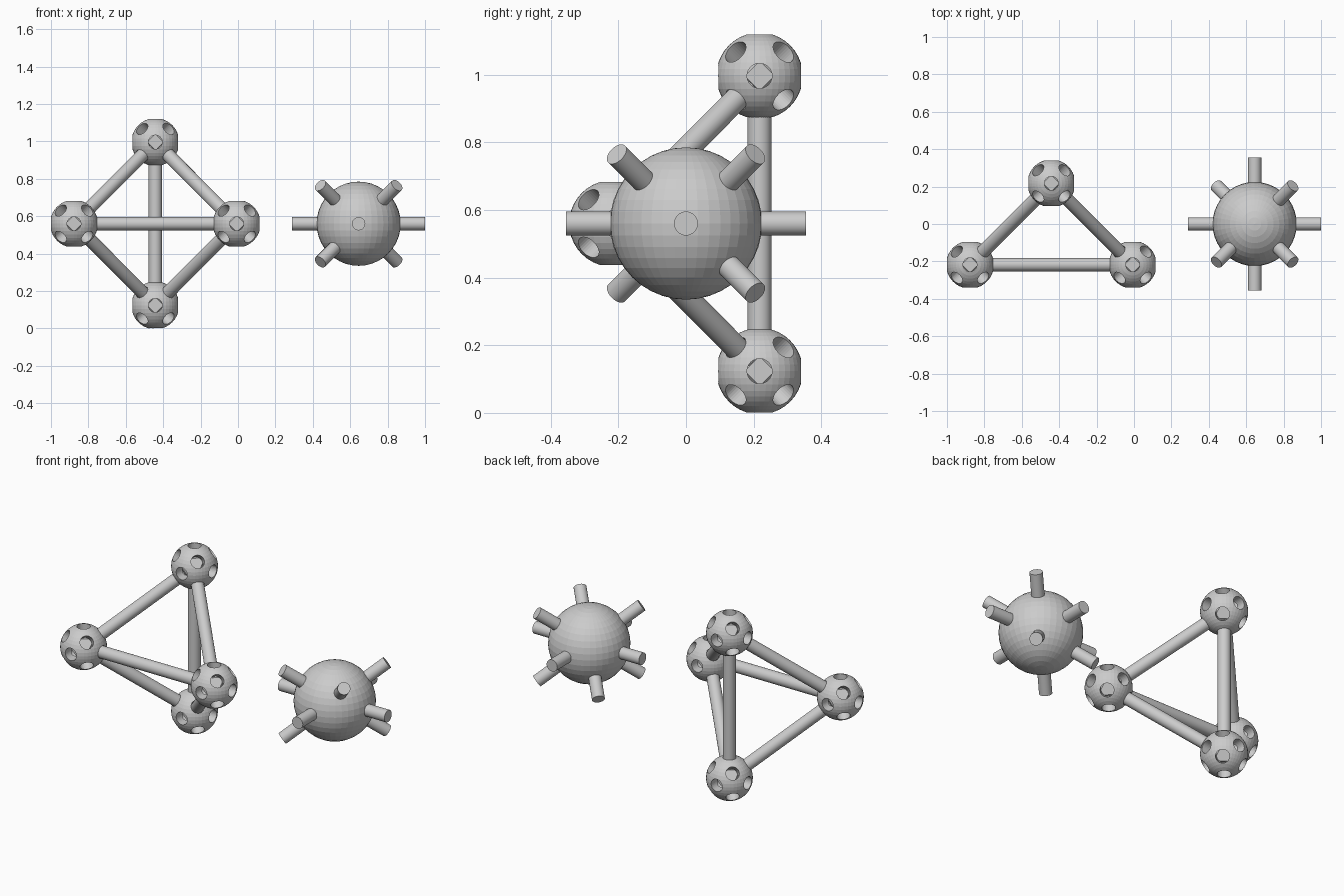
import bpy
from itertools import product
from mathutils import Vector

if "Cube" in bpy.data.objects:
    bpy.data.objects.remove(bpy.data.objects["Cube"])

MID_Z = 0.56
NODE_R, HOLE_R, ROD_R, HOLE_FLOOR = 0.128, 0.037, 0.0355, 0.06


def sphere(name, loc, r, seg, rings):
    bpy.ops.mesh.primitive_uv_sphere_add(segments=seg, ring_count=rings, radius=r, location=loc)
    ob = bpy.context.object
    ob.name = name
    return ob


def rod(name, a, b, r, sides=32):
    a, b = Vector(a), Vector(b)
    d = b - a
    bpy.ops.mesh.primitive_cylinder_add(vertices=sides, radius=r, depth=d.length, location=(a + b) / 2)
    ob = bpy.context.object
    ob.name = name
    ob.rotation_euler = d.to_track_quat('Z', 'Y').to_euler()
    bpy.ops.object.shade_smooth_by_angle(angle=0.6)
    return ob


AXES = [Vector(v) for v in ((1, 0, 0), (-1, 0, 0), (0, 1, 0), (0, -1, 0), (0, 0, 1), (0, 0, -1))]
DIAGONALS = [Vector(v).normalized() for v in product((-1, 1), repeat=3)]

# Connector ball drilled along six axes and eight diagonals
node = sphere("connector_ball_left", (0, 0, 0), NODE_R, 40, 20)
cutters = []
for d in AXES + DIAGONALS:
    c = rod("hole_cutter", d * HOLE_FLOOR, d * 0.2, HOLE_R)
    c.hide_render = True
    cutters.append(c)
    m = node.modifiers.new("hole", 'BOOLEAN')
    m.operation, m.solver, m.object = 'DIFFERENCE', 'EXACT', c
bpy.context.view_layer.update()
deps = bpy.context.evaluated_depsgraph_get()
drilled = bpy.data.meshes.new_from_object(node.evaluated_get(deps))
node.modifiers.clear()
node.data = drilled
drilled.shade_flat()
for c in cutters:
    bpy.data.objects.remove(c)

# Four connector balls at the corners of the frame
corners = {
    "left": Vector((-0.877, -0.2175, MID_Z)),
    "right": Vector((-0.007, -0.2175, MID_Z)),
    "top": Vector((-0.442, 0.2175, MID_Z + 0.4365)),
    "bottom": Vector((-0.442, 0.2175, MID_Z - 0.4365)),
}
for key, pos in corners.items():
    ob = node
    if key != "left":
        ob = bpy.data.objects.new("connector_ball_" + key, drilled)
        bpy.context.collection.objects.link(ob)
    ob.location = pos

# Six rods joining every pair of balls
keys = list(corners)
for i, p in enumerate(keys):
    for q in keys[i + 1:]:
        a, b = corners[p], corners[q]
        inset = (b - a).normalized() * (HOLE_FLOOR + 0.005)
        rod(f"rod_{p}_{q}", a + inset, b - inset, ROD_R)

# Large ball with ten pegs (four level, six diagonal)
centre = Vector((0.645, 0, MID_Z))
sphere("large_ball", centre, 0.225, 40, 20)
pegs = AXES[:4] + [d for d in DIAGONALS
                   if tuple(v > 0 for v in d) not in ((True, False, False), (False, True, True))]
for i, d in enumerate(pegs):
    rod(f"peg_{i + 1}", centre + d * 0.2, centre + d * 0.355, ROD_R)
